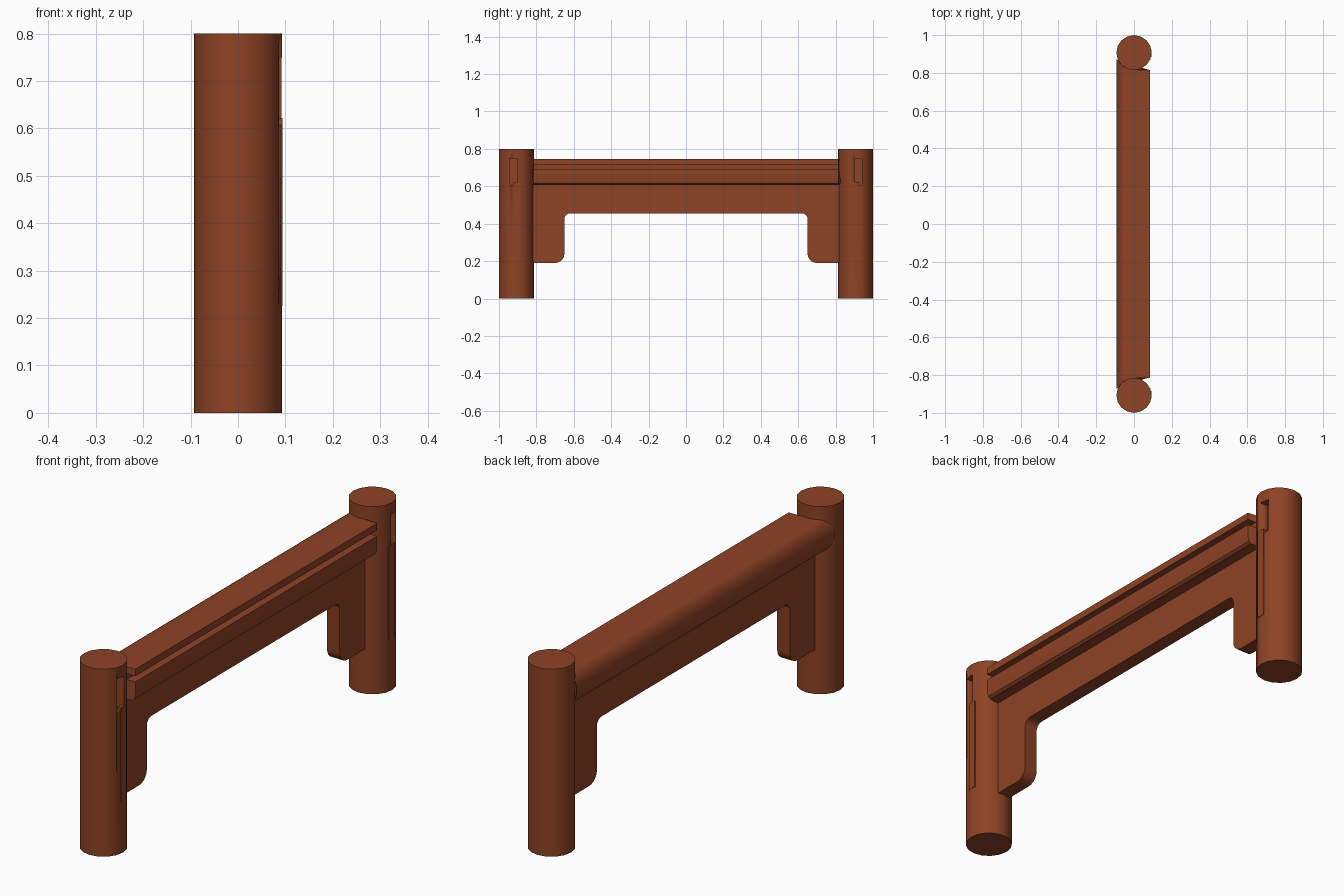
import bpy, bmesh, math

if "Cube" in bpy.data.objects:
    bpy.data.objects.remove(bpy.data.objects["Cube"])

R, PY, H = 0.093, 0.907, 0.8      # post radius, post centre, height
END = 0.815                       # end of rail

wood = bpy.data.materials.new("reddish_brown_wood")
wood.diffuse_color = (0.27, 0.055, 0.018, 1)
wood.use_nodes = True
wood.node_tree.nodes["Principled BSDF"].inputs["Base Color"].default_value = wood.diffuse_color


def make(name, bm, smooth=True):
    bmesh.ops.recalc_face_normals(bm, faces=bm.faces)
    me = bpy.data.meshes.new(name)
    bm.to_mesh(me)
    bm.free()
    me.materials.append(wood)
    ob = bpy.data.objects.new(name, me)
    bpy.context.collection.objects.link(ob)
    if smooth:
        bpy.ops.object.select_all(action='DESELECT')
        ob.select_set(True)
        bpy.context.view_layer.objects.active = ob
        bpy.ops.object.shade_smooth_by_angle(angle=math.radians(35))
    return ob


def loft(name, a, b):
    """Closed solid between two matching outlines."""
    bm = bmesh.new()
    va = [bm.verts.new(p) for p in a]
    vb = [bm.verts.new(p) for p in b]
    n = len(a)
    bm.faces.new(va)
    bm.faces.new(vb[::-1])
    for i in range(n):
        j = (i + 1) % n
        bm.faces.new((va[i], va[j], vb[j], vb[i]))
    return make(name, bm)


def box(name, x0, x1, y0, y1, z0, z1):
    lo = [(x0, y0, z0), (x1, y0, z0), (x1, y1, z0), (x0, y1, z0)]
    return loft(name, lo, [(x, y, z1) for x, y, _ in lo])


def arc(cy, cz, ry, rz, a0, a1, n=5):
    return [(cy + ry * math.cos(math.radians(a0 + (a1 - a0) * i / n)),
             cz + rz * math.sin(math.radians(a0 + (a1 - a0) * i / n)))
            for i in range(n + 1)]


# Round posts, each with a keyhole recess and a narrow inlaid strip
for s, side in ((-1, "front"), (1, "back")):
    ring = [(R * math.cos(math.tau * i / 16), s * PY + R * math.sin(math.tau * i / 16))
            for i in range(16)]
    post = loft(side + "_post", [(x, y, 0) for x, y in ring], [(x, y, H) for x, y in ring])
    ys = sorted((s * 0.90, s * 0.942))
    cutter = box(side + "_slot_cutter", 0.055, 0.15, ys[0], ys[1], 0.607, 0.75)
    cutter.hide_render = True
    cutter.hide_viewport = True
    cut = post.modifiers.new("slot", 'BOOLEAN')
    cut.object = cutter
    cut.solver = 'EXACT'
    ys = sorted((s * 0.884, s * 0.921))
    box(side + "_post_strip", 0.075, 0.0935, ys[0], ys[1], 0.225, 0.622)

# Handrail: rounded back, grooved right side, back edge coped around the posts
profile = [(0.086, 0.745), (0.086, 0.715), (0.045, 0.715), (0.045, 0.69),
           (0.086, 0.69), (0.086, 0.635), (0.081, 0.615), (0.07, 0.607)]
profile += arc(-0.045, 0.676, 0.048, 0.069, 270, 90, 10)
profile += [(-0.02, 0.745)]


def cope(x):
    if x >= 0:
        return END
    return END + min(0.055, R - math.sqrt(max(0, R * R - x * x)))


loft("handrail", [(x, -cope(x), z) for x, z in profile],
     [(x, cope(x), z) for x, z in profile])

# Lower board with a rounded bracket hanging at each end
half = [(0.0, 0.455), (0.615, 0.455)]
half += arc(0.62, 0.425, 0.03, 0.03, 90, 0)
half += arc(0.70, 0.24, 0.05, 0.05, 180, 270)
half += [(0.825, 0.19), (0.825, 0.625)]
outline = half[1:] + [(-y, z) for y, z in reversed(half[1:])]
loft("bracket_board", [(-0.035, y, z) for y, z in outline],
     [(0.025, y, z) for y, z in outline])
